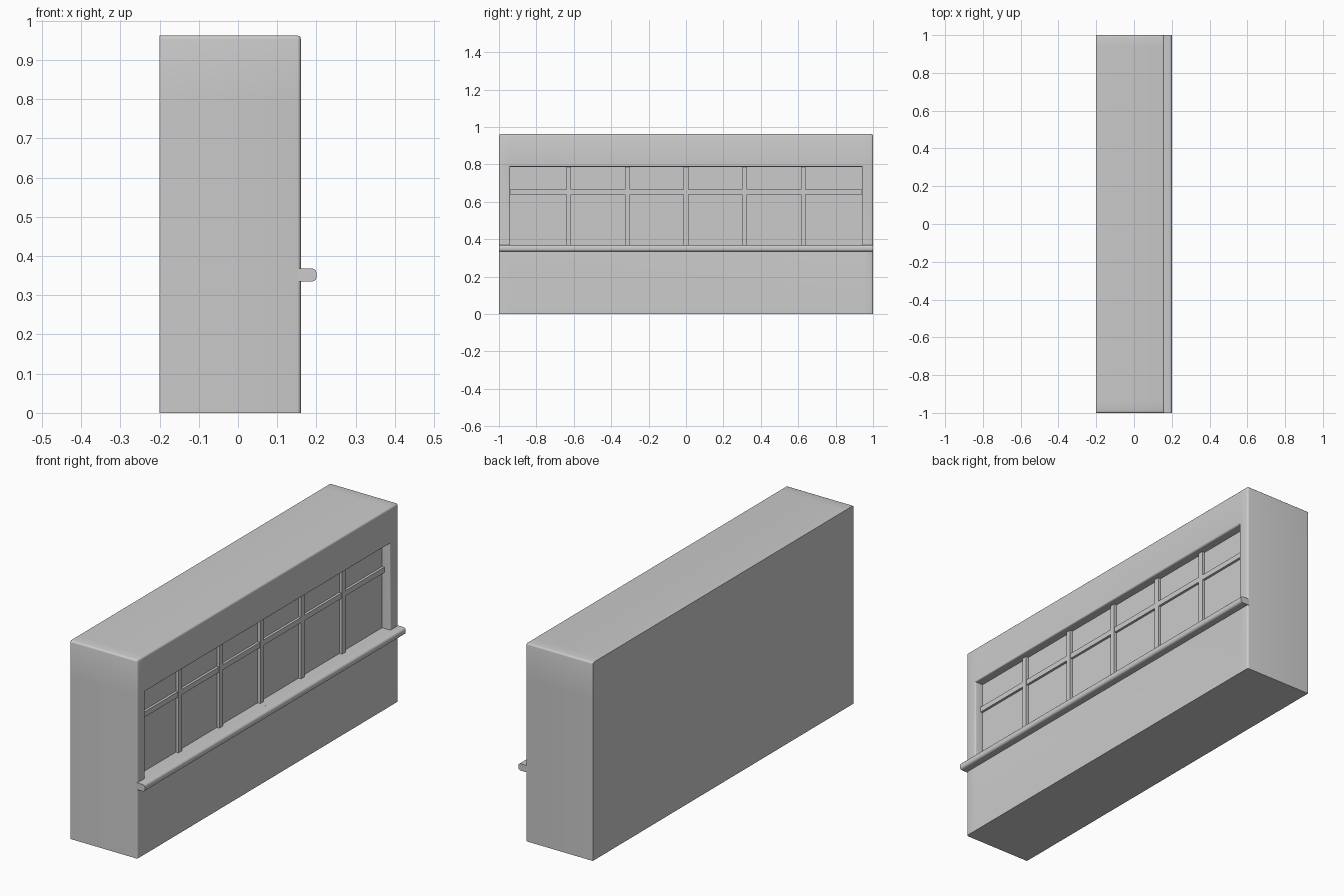
import bpy, bmesh
from mathutils import Vector
from math import radians

cube = bpy.data.objects.get("Cube")
if cube:
    bpy.data.objects.remove(cube)

grey = bpy.data.materials.new("plain_grey")
grey.use_nodes = True
grey.diffuse_color = (0.6, 0.6, 0.6, 1)
grey.node_tree.nodes["Principled BSDF"].inputs["Base Color"].default_value = grey.diffuse_color

BACK, FACE, GLASS = -0.2, 0.16, 0.115
TOP, HALF = 0.962, 1.0
WIN_Y, WIN_LOW, WIN_HIGH = 0.94, 0.35, 0.787
SILL_LOW, SILL_HIGH = 0.335, 0.368
ROUND = 0.009


def box_mesh(lo, hi):
    bm = bmesh.new()
    bmesh.ops.create_cube(bm, size=1)
    lo, hi = Vector(lo), Vector(hi)
    for v in bm.verts:
        v.co = (lo + hi) / 2 + v.co * (hi - lo)
    return bm


def finish(bm, name, smooth=False):
    bmesh.ops.recalc_face_normals(bm, faces=bm.faces)
    mesh = bpy.data.meshes.new(name)
    bm.to_mesh(mesh)
    bm.free()
    mesh.materials.append(grey)
    obj = bpy.data.objects.new(name, mesh)
    bpy.context.collection.objects.link(obj)
    if smooth:
        bpy.ops.object.select_all(action='DESELECT')
        obj.select_set(True)
        bpy.context.view_layer.objects.active = obj
        bpy.ops.object.shade_smooth_by_angle(angle=radians(50))
    return obj


def bevel(bm, test, width):
    edges = [e for e in bm.edges if test(e)]
    bmesh.ops.bevel(bm, geom=edges, offset=width, segments=3, profile=0.5, affect='EDGES')


def all_at(e, axis, value):
    return all(abs(v.co[axis] - value) < 1e-4 for v in e.verts)


# Wall block, split along the lines of the window opening
body = box_mesh((BACK, -HALF, 0), (FACE, HALF, TOP))
cuts = [(1, -WIN_Y), (1, WIN_Y), (2, WIN_LOW), (2, WIN_HIGH)]
for axis, at in cuts:
    point, normal = Vector(), Vector()
    point[axis], normal[axis] = at, 1
    bmesh.ops.bisect_plane(body, geom=body.verts[:] + body.edges[:] + body.faces[:],
                           plane_co=point, plane_no=normal)

# Window recess
pane = max(body.faces, key=lambda f: (round(f.calc_center_median().x, 3),
                                      -f.calc_center_median().xz.y ** 0 * abs(f.calc_center_median().y)
                                      - abs(f.calc_center_median().z - (WIN_LOW + WIN_HIGH) / 2)))
inner = bmesh.ops.extrude_discrete_faces(body, faces=[pane])["faces"][0]
for v in inner.verts:
    v.co.x = GLASS


def rounded(e):
    top = all_at(e, 2, TOP)
    ends = all_at(e, 1, HALF) or all_at(e, 1, -HALF)
    face = all_at(e, 0, FACE)
    outer = (top and face) or (top and ends) or (face and ends)
    rim = face and inside(e)
    return outer or rim


def inside(e):
    # Edges where the face of the wall turns into the recess
    return any(min(v.co.x for v in f.verts) > GLASS - 0.01 and
               max(v.co.x for v in f.verts) - min(v.co.x for v in f.verts) > 0.01
               for f in e.link_faces)


bevel(body, rounded, ROUND)
finish(body, "wall", True)

# Projecting sill with rounded nose, and the ledge behind it
sill = box_mesh((FACE - 0.008, -HALF, SILL_LOW), (0.2, HALF, SILL_HIGH))
bevel(sill, lambda e: all_at(e, 0, 0.2) and e.calc_length() > 1, 0.011)
finish(sill, "sill", True)
finish(box_mesh((GLASS - 0.01, -WIN_Y, SILL_LOW), (FACE, WIN_Y, SILL_HIGH)), "sill_ledge")

# Glazing bars: five uprights and one crossbar
BAR, BAR_FACE = 0.013, GLASS + 0.014
for i in range(1, 6):
    y = -WIN_Y + i * WIN_Y / 3
    finish(box_mesh((GLASS - 0.01, y - BAR, SILL_LOW), (BAR_FACE, y + BAR, WIN_HIGH + 0.01)),
           f"upright_bar_{i}")
finish(box_mesh((GLASS - 0.01, -WIN_Y - 0.01, 0.652 - BAR), (BAR_FACE - 0.002, WIN_Y + 0.01, 0.652 + BAR)),
       "crossbar")
